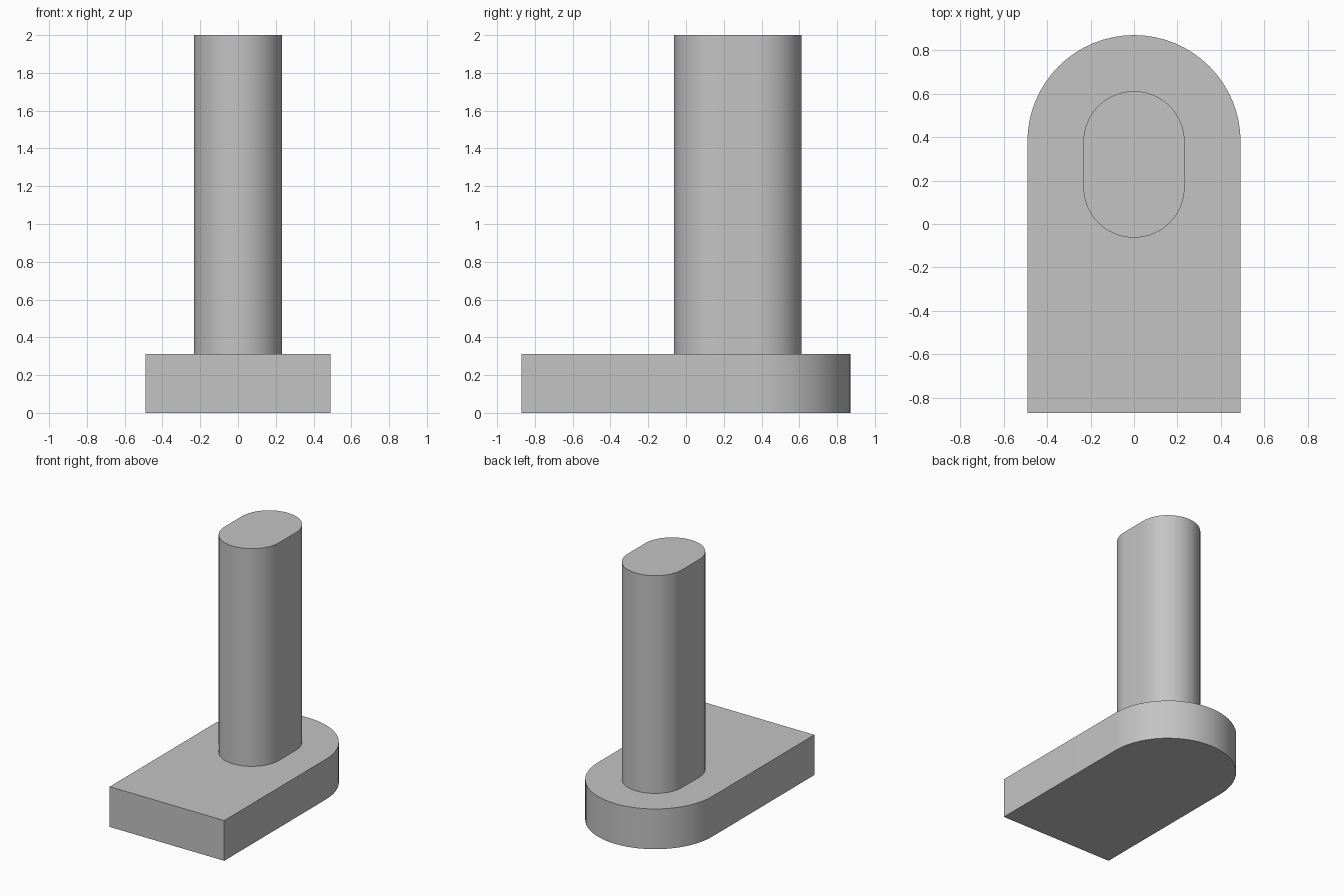
import bpy
import bmesh
import math

cube = bpy.data.objects.get("Cube")
if cube:
    bpy.data.objects.remove(cube, do_unlink=True)

GREY = (0.55, 0.55, 0.55, 1.0)
grey = bpy.data.materials.new("plain grey")
grey.use_nodes = True
grey.diffuse_color = GREY
grey.node_tree.nodes["Principled BSDF"].inputs["Base Color"].default_value = GREY


def arc(radius, centre_y, start, steps=32):
    """Half circle, counter-clockwise from the start angle."""
    angles = [start + math.pi * i / steps for i in range(steps + 1)]
    return [(radius * math.cos(a), centre_y + radius * math.sin(a)) for a in angles]


def extrude_outline(name, outline, bottom, top):
    """Raise a flat outline into a solid with smooth rounded sides."""
    bm = bmesh.new()
    face = bm.faces.new([bm.verts.new((x, y, bottom)) for x, y in outline])
    result = bmesh.ops.extrude_face_region(bm, geom=[face], use_keep_orig=True)
    raised = [g for g in result["geom"] if isinstance(g, bmesh.types.BMVert)]
    bmesh.ops.translate(bm, verts=raised, vec=(0, 0, top - bottom))
    bmesh.ops.recalc_face_normals(bm, faces=bm.faces)
    mesh = bpy.data.meshes.new(name)
    bm.to_mesh(mesh)
    bm.free()
    mesh.materials.append(grey)
    obj = bpy.data.objects.new(name, mesh)
    bpy.context.collection.objects.link(obj)
    bpy.ops.object.select_all(action="DESELECT")
    obj.select_set(True)
    bpy.context.view_layer.objects.active = obj
    bpy.ops.object.shade_smooth_by_angle(angle=math.radians(30))
    return obj


BASE_RADIUS, BASE_TOP, HALF_LENGTH = 0.491, 0.312, 0.87
POST_RADIUS = 0.233
BACK_CENTRE = HALF_LENGTH - BASE_RADIUS
FRONT_CENTRE = 0.17

# Base plate: square front, round back
plate = arc(BASE_RADIUS, BACK_CENTRE, 0)
plate += [(-BASE_RADIUS, -HALF_LENGTH), (BASE_RADIUS, -HALF_LENGTH)]
extrude_outline("base_plate", plate, 0, BASE_TOP)

# Post: slot-shaped column, concentric with the round end of the plate
slot = arc(POST_RADIUS, BACK_CENTRE, 0) + arc(POST_RADIUS, FRONT_CENTRE, math.pi)
extrude_outline("post", slot, BASE_TOP, 2)
